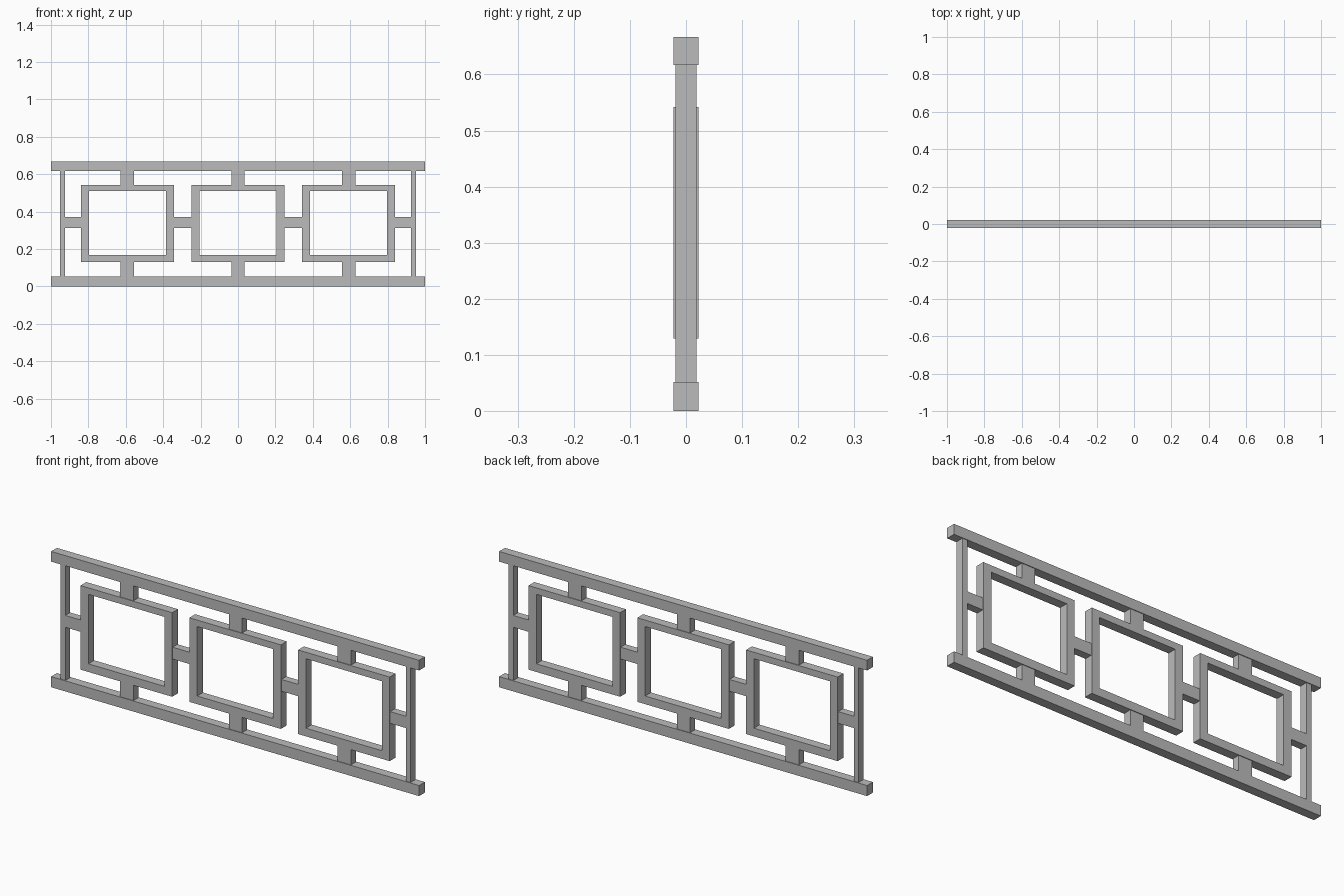
import bpy, bmesh

cube = bpy.data.objects.get("Cube")
if cube:
    bpy.data.objects.remove(cube, do_unlink=True)

grey = bpy.data.materials.new("plain grey")
grey.use_nodes = True
grey.diffuse_color = (0.5, 0.5, 0.5, 1)
grey.node_tree.nodes["Principled BSDF"].inputs["Base Color"].default_value = (0.5, 0.5, 0.5, 1)

THICK, THIN = 0.0225, 0.019      # half depths of rails/frames and posts/links
HEIGHT, RAIL = 0.667, 0.052
PITCH = 0.591                    # spacing of the frames
OUT_X, OUT_Z = 0.249, (0.129, 0.542)
IN_X, IN_Z = 0.206, (0.169, 0.51)
LINK_Z = (0.313, 0.371)
POST = (0.925, 0.951)


def add_object(name, bm):
    bmesh.ops.recalc_face_normals(bm, faces=bm.faces)
    mesh = bpy.data.meshes.new(name)
    bm.to_mesh(mesh)
    bm.free()
    mesh.materials.append(grey)
    obj = bpy.data.objects.new(name, mesh)
    bpy.context.collection.objects.link(obj)


def corners(bm, x0, x1, z0, z1, y):
    return [bm.verts.new((x, y, z)) for x, z in ((x0, z0), (x1, z0), (x1, z1), (x0, z1))]


def box(name, x0, x1, z0, z1, depth):
    bm = bmesh.new()
    front = corners(bm, x0, x1, z0, z1, -depth)
    back = corners(bm, x0, x1, z0, z1, depth)
    bm.faces.new(front)
    bm.faces.new(back)
    bridge(bm, front, back)
    add_object(name, bm)


def bridge(bm, a, b):
    for i in range(4):
        j = (i + 1) % 4
        bm.faces.new((a[i], a[j], b[j], b[i]))


def frame(name, cx):
    # Rectangular ring closed from four loops
    bm = bmesh.new()
    loops = []
    for half, zs, y in ((OUT_X, OUT_Z, -THICK), (OUT_X, OUT_Z, THICK),
                        (IN_X, IN_Z, THICK), (IN_X, IN_Z, -THICK)):
        loops.append(corners(bm, cx - half, cx + half, *zs, y))
    for i in range(4):
        bridge(bm, loops[i], loops[(i + 1) % 4])
    add_object(name, bm)


# Horizontal rails
box("bottom_rail", -1, 1, 0, RAIL, THICK)
box("top_rail", -1, 1, HEIGHT - 0.05, HEIGHT, THICK)

# Square frames with their upper and lower links
for label, cx in (("right", -PITCH), ("middle", 0), ("left", PITCH)):
    frame(label + "_frame", cx)
    box(label + "_lower_link", cx - 0.036, cx + 0.036, RAIL, OUT_Z[0], THIN)
    box(label + "_upper_link", cx - 0.036, cx + 0.036, OUT_Z[1], HEIGHT - 0.05, THIN)

# End posts and sideways links, on both sides
for label, s in (("right", -1), ("left", 1)):
    box(label + "_post", s * POST[0], s * POST[1], RAIL, HEIGHT - 0.05, THIN)
    box(label + "_outer_link", s * (PITCH + OUT_X), s * POST[0], *LINK_Z, THIN)
    box(label + "_inner_link", s * OUT_X, s * (PITCH - OUT_X), *LINK_Z, THIN)
